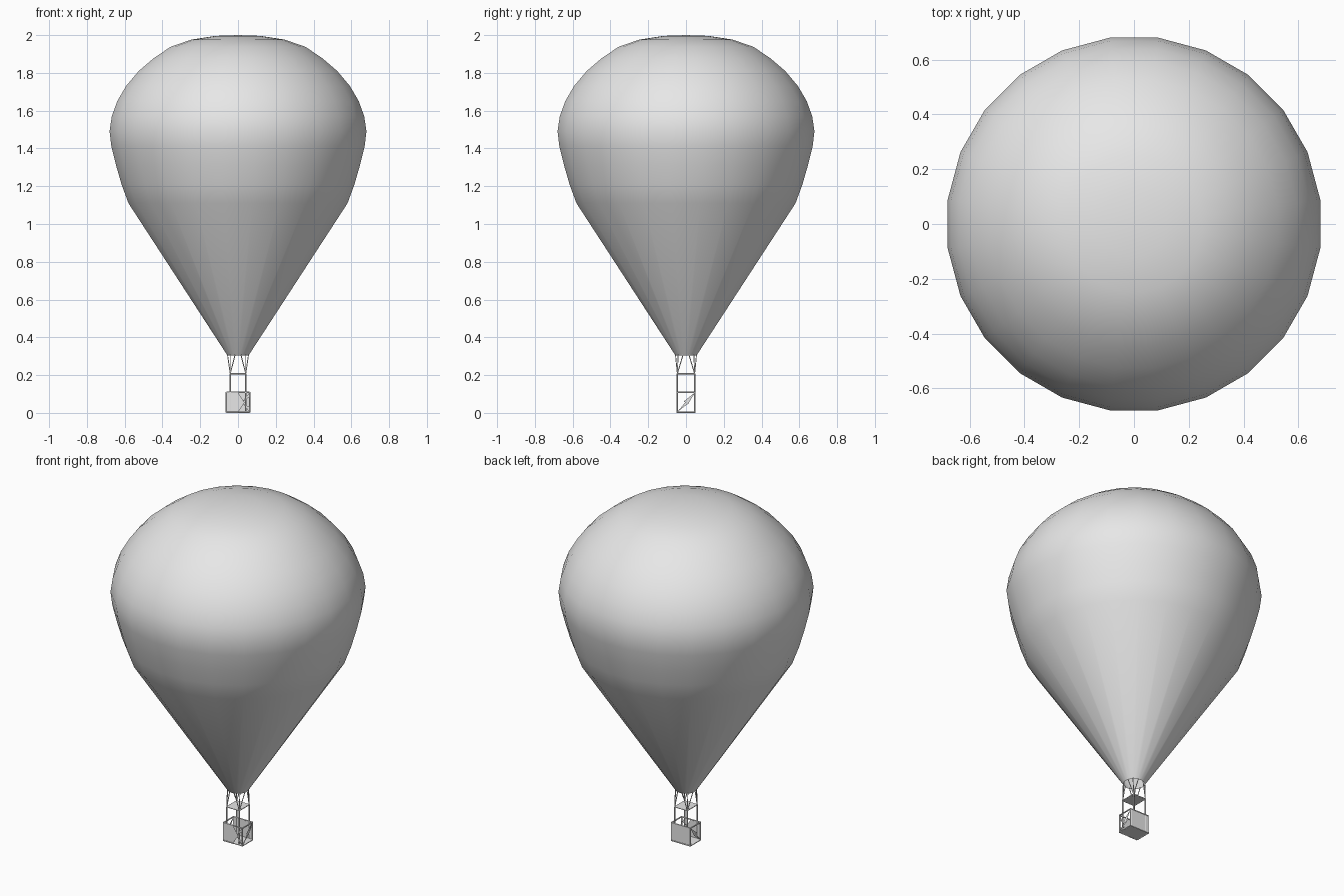
import bpy, bmesh, math
from mathutils import Vector, Matrix

cube = bpy.data.objects.get("Cube")
if cube:
    bpy.data.objects.remove(cube, do_unlink=True)

grey = bpy.data.materials.new("plain grey")
grey.use_nodes = True
grey.diffuse_color = (0.8, 0.8, 0.8, 1)
grey.node_tree.nodes["Principled BSDF"].inputs["Base Color"].default_value = (0.8, 0.8, 0.8, 1)


def finish(name, bm, smooth=False):
    mesh = bpy.data.meshes.new(name)
    bm.to_mesh(mesh)
    bm.free()
    mesh.materials.append(grey)
    for p in mesh.polygons:
        p.use_smooth = smooth
    obj = bpy.data.objects.new(name, mesh)
    bpy.context.collection.objects.link(obj)
    return obj


def strut(bm, a, b, radius, sides=6):
    a, b = Vector(a), Vector(b)
    d = b - a
    turn = d.to_track_quat('Z', 'Y').to_matrix().to_4x4()
    bmesh.ops.create_cone(bm, cap_ends=True, segments=sides, radius1=radius, radius2=radius,
                          depth=d.length, matrix=Matrix.Translation((a + b) / 2) @ turn)


def box(bm, centre, size):
    bmesh.ops.create_cube(bm, size=1, matrix=Matrix.Translation(centre) @ Matrix.Diagonal((*size, 1)))


def plate(bm, points):
    bm.faces.new([bm.verts.new(p) for p in points])


# Envelope: gored skin revolved from its profile, open at the throat
SIDES = 24
profile = [(0.057, 0.305), (0.585, 1.11), (0.622, 1.21), (0.651, 1.31), (0.676, 1.41),
           (0.686, 1.49), (0.674, 1.57), (0.645, 1.65), (0.598, 1.73), (0.53, 1.81),
           (0.45, 1.878), (0.36, 1.938), (0.25, 1.976), (0.12, 1.996)]
bm = bmesh.new()
rings = []
for r, z in profile:
    angles = [2 * math.pi * (i + 0.5) / SIDES for i in range(SIDES)]
    rings.append([bm.verts.new((r * math.cos(a), r * math.sin(a), z)) for a in angles])
for low, high in zip(rings, rings[1:]):
    for i in range(SIDES):
        j = (i + 1) % SIDES
        bm.faces.new((low[i], low[j], high[j], high[i]))
crown = bm.verts.new((0, 0, 2))
for i in range(SIDES):
    bm.faces.new((rings[-1][i], rings[-1][(i + 1) % SIDES], crown))
finish("envelope", bm, True)

# Sizes of the basket and of the burner frame above it
BX, BY, BTOP = 0.062, 0.047, 0.108
FX, FY, FTOP = 0.041, 0.046, 0.207
signs = [(sx, sy) for sx in (-1, 1) for sy in (-1, 1)]

# Basket frame: rails and corner posts
bm = bmesh.new()
for z in (0.004, BTOP):
    for s in (-1, 1):
        strut(bm, (-BX, s * BY, z), (BX, s * BY, z), 0.004)
        strut(bm, (s * BX, -BY, z), (s * BX, BY, z), 0.004)
for sx, sy in signs:
    strut(bm, (sx * BX, sy * BY, 0.004), (sx * BX, sy * BY, BTOP), 0.004)
finish("basket_frame", bm)

# Basket walls and floor
bm = bmesh.new()
box(bm, (0, 0, 0.005), (2 * BX, 2 * BY, 0.006))
box(bm, (0, BY, BTOP / 2), (2 * BX, 0.004, BTOP))
box(bm, (-BX / 2, -BY, BTOP / 2), (BX, 0.004, BTOP))
finish("basket_walls", bm)

# Triangular lacing in the open parts of the basket
bm = bmesh.new()
for s in (-1, 1):
    plate(bm, [(s * BX, -BY, 0.004), (s * BX, 0.012, 0.05), (s * BX, 0, 0.06)])
    plate(bm, [(s * BX, BY, BTOP), (s * BX, -0.012, 0.06), (s * BX, 0.01, 0.045)])
plate(bm, [(0, -BY, BTOP), (0, -BY, 0.004), (0.035, -BY, 0.055)])
plate(bm, [(BX, -BY, 0.004), (BX, -BY, 0.03), (0.02, -BY, 0.055)])
plate(bm, [(BX, -BY, BTOP), (BX, -BY, 0.085), (0.02, -BY, 0.055)])
finish("basket_lacing", bm)

# Uprights and burner frame
bm = bmesh.new()
for sx, sy in signs:
    strut(bm, (sx * FX, sy * FY, 0.01), (sx * FX, sy * FY, FTOP), 0.0035)
for s in (-1, 1):
    strut(bm, (-FX, s * FY, FTOP), (FX, s * FY, FTOP), 0.0035)
    strut(bm, (s * FX, -FY, FTOP), (s * FX, FY, FTOP), 0.0035)
finish("uprights", bm)

bm = bmesh.new()
box(bm, (0, 0, FTOP), (2 * FX, 2 * FY, 0.004))
finish("burner_plate", bm)

# Ropes fanning from each frame corner to the throat
bm = bmesh.new()
for sx, sy in signs:
    middle = math.atan2(sy, sx)
    for step in (-1, 0, 1):
        a = middle + step * math.radians(30)
        strut(bm, (sx * FX, sy * FY, FTOP), (0.058 * math.cos(a), 0.058 * math.sin(a), 0.31), 0.0025, 5)
finish("ropes", bm)
